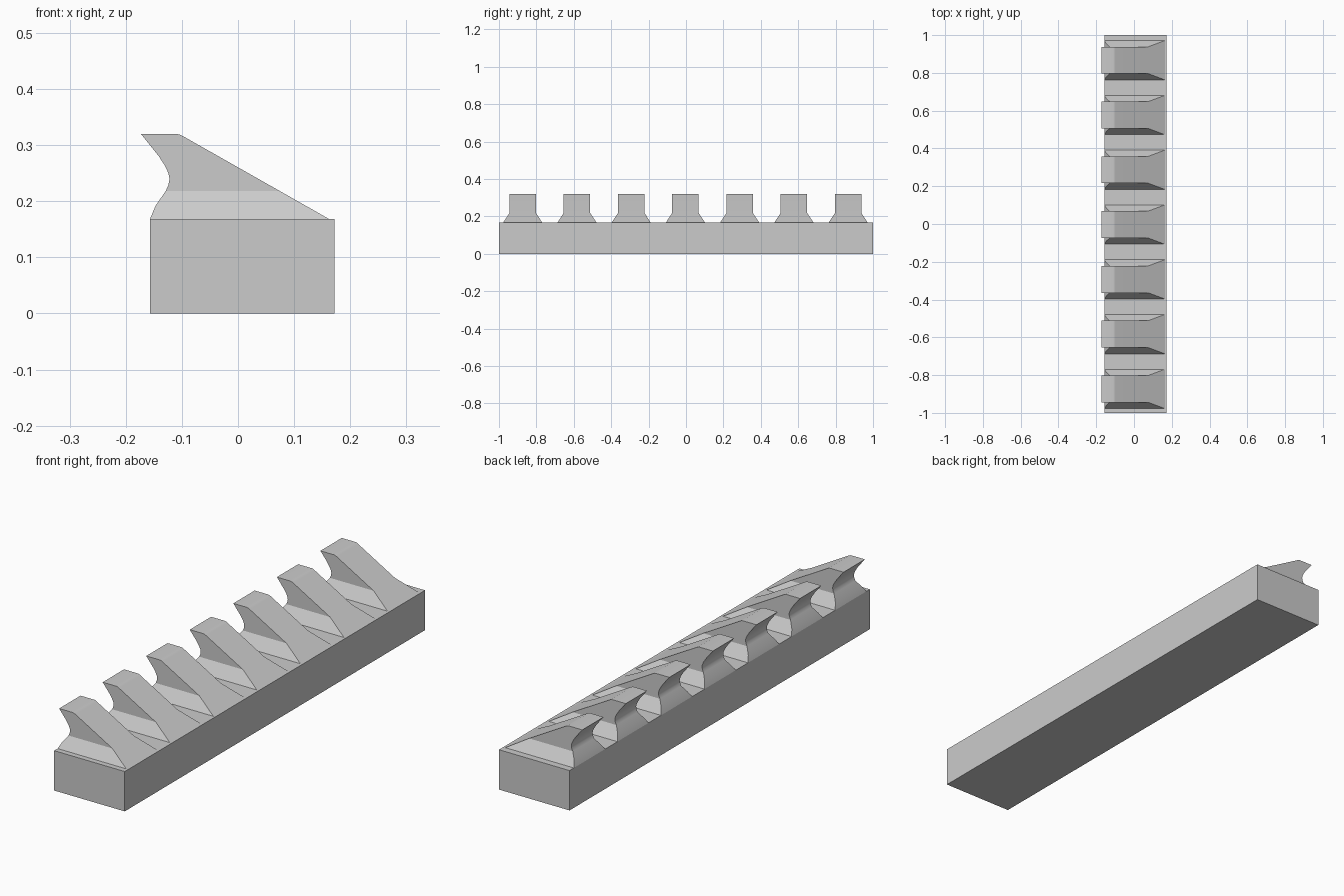
import bpy, bmesh

if "Cube" in bpy.data.objects:
    bpy.data.objects.remove(bpy.data.objects["Cube"], do_unlink=True)

# Single plain grey
grey = bpy.data.materials.new("light grey")
grey.use_nodes = True
colour = (0.6, 0.6, 0.6, 1)
grey.diffuse_color = colour
grey.node_tree.nodes["Principled BSDF"].inputs["Base Color"].default_value = colour

BASE_TOP = 0.168
FLARE_TOP = 0.218
HALF_TOP, HALF_FOOT = 0.071, 0.104
PITCH, COUNT, FIRST = 0.29, 7, -0.873

# Tooth outline in x, z: hooked side up, across the crest, down the ramp
FOOT_HOOK = [(-0.157, BASE_TOP), (-0.147, 0.192)]
UPPER = [(-0.129, FLARE_TOP), (-0.124, 0.229), (-0.122, 0.24), (-0.124, 0.25),
         (-0.13, 0.263), (-0.141, 0.28), (-0.173, 0.32), (-0.11, 0.32),
         (-0.104, 0.319), (-0.098, 0.316), (0.075, FLARE_TOP)]
FOOT_RAMP = [(0.163, BASE_TOP)]


def finish(bm, name, smooth=False):
    bmesh.ops.recalc_face_normals(bm, faces=bm.faces)
    mesh = bpy.data.meshes.new(name)
    bm.to_mesh(mesh)
    bm.free()
    mesh.materials.append(grey)
    obj = bpy.data.objects.new(name, mesh)
    bpy.context.collection.objects.link(obj)
    if smooth:
        bpy.ops.object.select_all(action="DESELECT")
        obj.select_set(True)
        bpy.context.view_layer.objects.active = obj
        bpy.ops.object.shade_smooth_by_angle(angle=0.5)
    return obj


def half_width(z):
    t = max(0, (FLARE_TOP - z) / (FLARE_TOP - BASE_TOP))
    return HALF_TOP + t * (HALF_FOOT - HALF_TOP)


def tooth_mesh():
    bm = bmesh.new()
    outline = FOOT_HOOK + UPPER + FOOT_RAMP
    sides = [[bm.verts.new((x, s * half_width(z), z)) for x, z in outline]
             for s in (-1, 1)]
    a, b = sides
    for i in range(len(outline) - 1):
        bm.faces.new((a[i], a[i + 1], b[i + 1], b[i]))
    first, last = len(FOOT_HOOK), len(outline) - 2
    for side in sides:
        bm.faces.new(side[first:last + 1])             # upright flank
        bm.faces.new(side[:first + 1] + side[last:])   # flared foot
    bm.faces.new((a[0], b[0], b[-1], a[-1]))
    return bm


# Base bar
bm = bmesh.new()
bmesh.ops.create_cube(bm, size=1)
for v in bm.verts:
    v.co.x = 0.172 if v.co.x > 0 else -0.157
    v.co.y *= 2
    v.co.z = BASE_TOP if v.co.z > 0 else 0
finish(bm, "base_bar")

# Row of hooked teeth sharing one mesh
tooth = finish(tooth_mesh(), "tooth_1", smooth=True)
tooth.location.y = FIRST
for i in range(1, COUNT):
    copy = bpy.data.objects.new(f"tooth_{i + 1}", tooth.data)
    copy.location.y = FIRST + i * PITCH
    bpy.context.collection.objects.link(copy)
